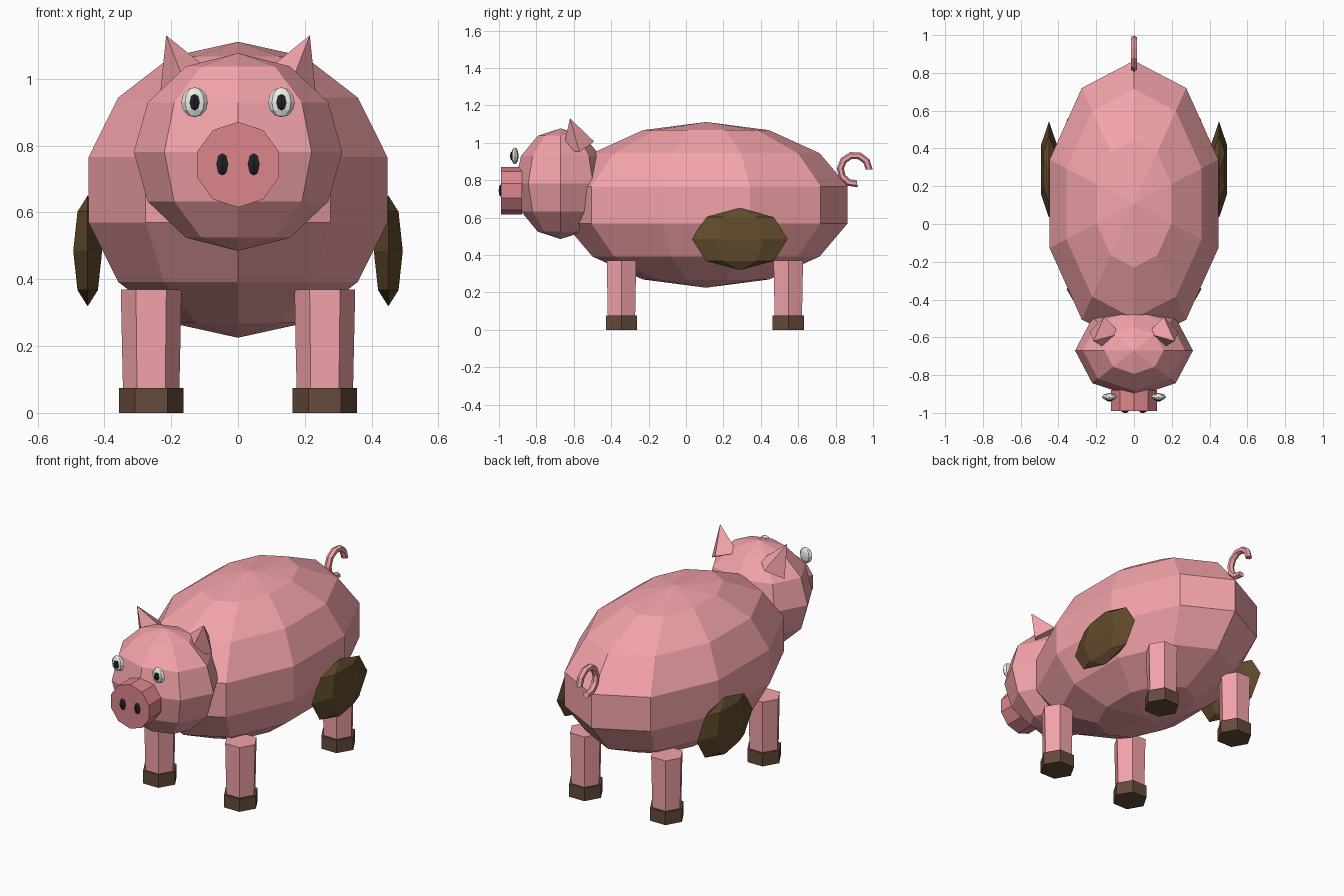
import bpy, bmesh, math
from mathutils import Matrix, Vector

if "Cube" in bpy.data.objects:
    bpy.data.objects.remove(bpy.data.objects["Cube"])


def material(name, rgb):
    m = bpy.data.materials.new(name)
    m.diffuse_color = (*rgb, 1)
    m.use_nodes = True
    m.node_tree.nodes["Principled BSDF"].inputs["Base Color"].default_value = m.diffuse_color
    return m


PINK = material("pink", (0.90, 0.37, 0.40))
ROSE = material("rose", (0.72, 0.24, 0.26))
HOOF = material("hoof_brown", (0.13, 0.07, 0.045))
MUD = material("mud_brown", (0.12, 0.07, 0.025))
WHITE = material("eye_white", (0.85, 0.85, 0.82))
BLACK = material("black", (0.015, 0.015, 0.02))


def finish(bm, name, mat):
    bmesh.ops.recalc_face_normals(bm, faces=bm.faces)
    me = bpy.data.meshes.new(name)
    bm.to_mesh(me)
    bm.free()
    me.materials.append(mat)
    ob = bpy.data.objects.new(name, me)
    bpy.context.collection.objects.link(ob)
    return ob


def ball(name, mat, loc, radii, segs, rings):
    bm = bmesh.new()
    bmesh.ops.create_uvsphere(bm, u_segments=segs, v_segments=rings, radius=1)
    bmesh.ops.transform(bm, verts=bm.verts,
                        matrix=Matrix.Translation(loc) @ Matrix.Diagonal((*radii, 1)))
    return finish(bm, name, mat)


def cone(name, mat, start, end, r1, r2, sides, spin=0):
    """Prism or cone running from start to end."""
    a, b = Vector(start), Vector(end)
    bm = bmesh.new()
    bmesh.ops.create_cone(bm, cap_ends=True, segments=sides, radius1=r1, radius2=r2,
                          depth=(b - a).length)
    aim = Vector((0, 0, 1)).rotation_difference(b - a).to_matrix().to_4x4()
    bmesh.ops.transform(bm, verts=bm.verts, matrix=Matrix.Translation((a + b) / 2) @ aim
                        @ Matrix.Rotation(spin, 4, 'Z'))
    bmesh.ops.remove_doubles(bm, verts=bm.verts, dist=1e-5)
    return finish(bm, name, mat)


# Body and head
ball("body", PINK, (0, 0.107, 0.668), (0.482, 0.777, 0.443), 10, 7)
ball("head", PINK, (0, -0.67, 0.781), (0.312, 0.245, 0.296), 8, 6)

# Snout: ten-sided disc with a corner at the top
bm = bmesh.new()
disc = [bm.verts.new((0.128 * math.sin(i * math.tau / 10), -0.99,
                      0.743 + 0.128 * math.cos(i * math.tau / 10))) for i in range(10)]
front = bm.faces.new(disc)
back = bmesh.ops.extrude_face_region(bm, geom=[front], use_keep_orig=True)
bmesh.ops.translate(bm, vec=(0, 0.112, 0),
                    verts=[g for g in back["geom"] if isinstance(g, bmesh.types.BMVert)])
finish(bm, "snout", ROSE)

for s, side in ((-1, "right"), (1, "left")):
    # Face details
    ball(f"{side}_nostril", BLACK, (s * 0.047, -0.988, 0.744), (0.021, 0.014, 0.034), 6, 4)
    ball(f"{side}_eye", WHITE, (s * 0.13, -0.915, 0.93), (0.04, 0.02, 0.045), 8, 6)
    ball(f"{side}_pupil", BLACK, (s * 0.13, -0.931, 0.93), (0.018, 0.01, 0.025), 6, 4)
    cone(f"{side}_ear", PINK, (s * 0.153, -0.575, 0.983), (s * 0.215, -0.62, 1.13),
         0.087, 0, 4)
    # Mud patch on the flank
    ball(f"{side}_mud_patch", MUD, (s * 0.45, 0.288, 0.485), (0.05, 0.256, 0.166), 6, 4)
    # Legs and hooves, with corners pointing front and back
    for end, y in (("front", -0.345), ("rear", 0.547)):
        cone(f"{end}_{side}_leg", PINK, (s * 0.26, y, 0.05), (s * 0.26, y, 0.37),
             0.084, 0.091, 6, math.pi / 2)
        cone(f"{end}_{side}_hoof", HOOF, (s * 0.26, y, 0), (s * 0.26, y, 0.075),
             0.097, 0.097, 6, math.pi / 2)

# Curly tail: small hexagon spun through most of a circle
bm = bmesh.new()
ring = [bm.verts.new((0.019 * math.sin(i * math.tau / 6),
                      0.979 + 0.019 * math.cos(i * math.tau / 6), 0.857)) for i in range(6)]
start = bm.faces.new(ring)
bmesh.ops.spin(bm, geom=[start], cent=(0, 0.902, 0.857), axis=(1, 0, 0),
               angle=math.radians(280), steps=8)
bm.verts.ensure_lookup_table()
if not start.is_valid or all(f is not start for f in bm.faces):
    bm.faces.new(bm.verts[:6])
finish(bm, "tail", PINK)
